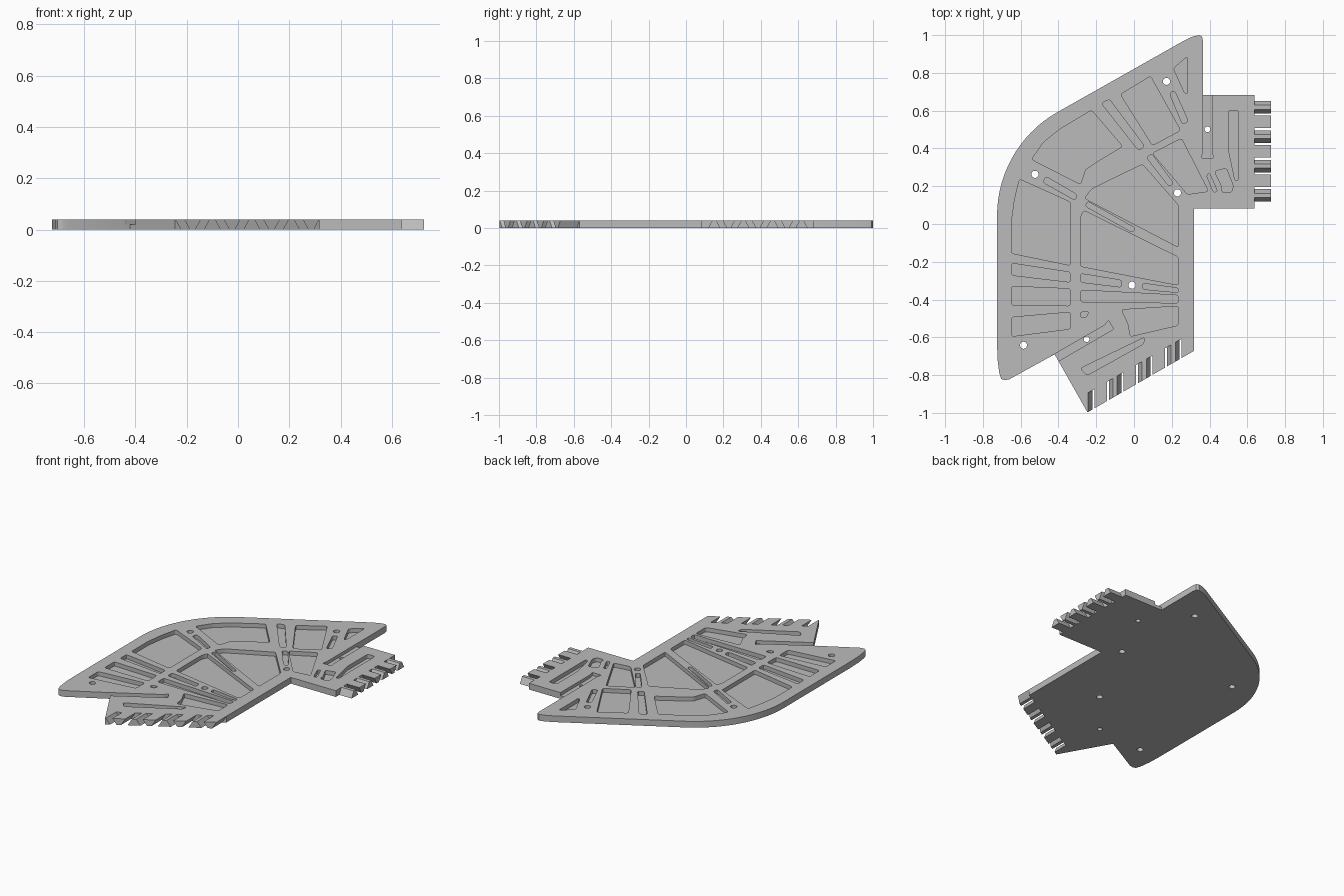
import bpy, bmesh, math
from mathutils import Vector

if "Cube" in bpy.data.objects:
    bpy.data.objects.remove(bpy.data.objects["Cube"])

UNIT = 0.01          # plan dimensions are in hundredths
THICK = 0.04         # plate thickness
POCKET_FLOOR = 0.014
SLOT_FLOOR = 0.02

grey = bpy.data.materials.new("plain_grey")
grey.use_nodes = True
grey.diffuse_color = (0.5, 0.5, 0.5, 1)
grey.node_tree.nodes["Principled BSDF"].inputs["Base Color"].default_value = grey.diffuse_color


def rounded(points, radius):
    """Plan polygon with each corner replaced by a short curve."""
    pts = [Vector(p) for p in points]
    result = []
    for i, p in enumerate(pts):
        ends = []
        for q in (pts[i - 1], pts[(i + 1) % len(pts)]):
            reach = min(radius, 0.45 * (q - p).length)
            ends.append(p + (q - p).normalized() * reach)
        a, b = ends
        for step in range(5):
            t = step / 4
            result.append(a * (1 - t) ** 2 + p * 2 * t * (1 - t) + b * t * t)
    return result


def prism(bm, points, low, high):
    """Extrude a plan polygon between two heights."""
    face = bm.faces.new([bm.verts.new((p[0] * UNIT, p[1] * UNIT, low)) for p in points])
    new = bmesh.ops.extrude_face_region(bm, geom=[face])["geom"]
    verts = [v for v in new if isinstance(v, bmesh.types.BMVert)]
    bmesh.ops.translate(bm, verts=verts, vec=(0, 0, high - low))


def make_object(name, bm):
    bmesh.ops.recalc_face_normals(bm, faces=bm.faces[:])
    mesh = bpy.data.meshes.new(name)
    bm.to_mesh(mesh)
    bm.free()
    mesh.materials.append(grey)
    obj = bpy.data.objects.new(name, mesh)
    bpy.context.collection.objects.link(obj)
    return obj


def circle(x, y, r, n=20):
    turn = math.tau / n
    return [(x + r * math.cos(i * turn), y + r * math.sin(i * turn)) for i in range(n)]


# Root line of the slanted connector edge
def slanted_root(x):
    return -89.5 + 0.577 * (x + 24.6)


# Plate outline: bent body plus two connector tabs
outer_bend = [(-9.5 + 63 * math.cos(math.radians(a)), 4.4 + 63 * math.sin(math.radians(a)))
              for a in range(180, 119, -4)]
outline = outer_bend + [
    (26.7, 97.2), (31, 99.2), (34.5, 100), (36, 99.2), (36.5, 97),
    (36.5, 68.4), (63.7, 68.4), (63.7, 8.3), (31.7, 8.3),
    (31.7, slanted_root(31.7)), (-24.6, slanted_root(-24.6)), (-24.6, -99.8),
    (-42, -69), (-66, -82.2), (-68.5, -82.7), (-70.3, -82), (-71.3, -79), (-72.2, -72), (-72.5, -64)]
bm = bmesh.new()
prism(bm, outline, 0, THICK)
plate = make_object("plate", bm)

# Pocket cutters
cuts = bmesh.new()


def pocket(*points, radius=1.4, floor=POCKET_FLOOR):
    prism(cuts, rounded(points, radius), floor, THICK + 0.05)


LEFT, RIB, INNER, EDGE = -64.8, -33.6, -28.3, 23.5

# Outer row of pockets along the left side
pocket((-60.6, 23.7), (RIB, 11.5), (RIB, -21.9), (LEFT, -15.5), (LEFT, 1.4), (-63.2, 13))
for a, b, c, d in ((-20.8, -25.6, -30.8, -27.1), (-33, -34.3, -43.3, -43), (-49.4, -46.7, -55.5, -59.5)):
    pocket((LEFT, a), (RIB, b), (RIB, c), (LEFT, d))
# Outer row around the bend and along the upper arm
pocket((-46.8, 25.2), (-30.4, 15.7), (-31, 12.5), (-48, 22))
pocket((-54.2, 34.2), (-47.9, 43.2), (-39.4, 50.1), (-22.5, 60.2), (-6.1, 41.1),
       (-19.3, 33.2), (-25.7, 28.9), (INNER, 21))
pocket((-17.2, 63.9), (-13, 66), (5.6, 41.1), (2.4, 39))
pocket((-7.1, 68.6), (8.7, 78.2), (24.6, 49.6), (9.8, 41.6))
pocket((18.8, 69.2), (21.4, 70.7), (28.8, 54.3), (25.7, 52.8))
pocket((20.9, 82.4), (28.3, 88.7), (28.3, 68.6), (26.7, 69.6))
# Inner row
pocket((4.5, 31.6), (EDGE, 9.9), (EDGE, -12.3), (-26.2, 13.6), (-22.5, 18.4), (-13, 23.1))
pocket((-24.6, 12), (0.8, -2.3), (-0.8, -4.4), (-25.7, 9.4))
pocket((-26.7, 7.2), (EDGE, -17.6), (EDGE, -32.4), (INNER, -22.4), (INNER, 3.5))
pocket((INNER, -26.3), (-6.6, -29.8), (-6.6, -33.4), (INNER, -30.8))
pocket((4.5, -31.4), (EDGE, -34), (EDGE, -36.3), (4.5, -34.5))
pocket((INNER, -35), (EDGE, -37.7), (EDGE, -41.8), (INNER, -41.2))
pocket((-6.6, -45.4), (EDGE, -43.5), (EDGE, -53.6), (-2, -59.5), (-3, -53))
pocket((INNER, -46.7), (-24, -46.2), (-25, -49.4), (INNER, -49.4))
pocket((6.6, 35.3), (9.5, 37), (20.9, 21.5), (18.5, 20))
pocket((9.8, 37.4), (25.1, 45.3), (39.4, 17.3), (28.3, 15.7))
# Connector tab pockets
pocket((38.4, 25.8), (40, 26.8), (44.2, 17.3), (42, 16.8))
pocket((42.6, 27.9), (48.9, 29.5), (52.6, 20), (51.6, 16.8), (46.5, 16.8), (46.5, 20))
pocket((50, 60.2), (55.3, 60.2), (55.3, 23), (53.5, 23), (50, 39.5))
pocket((INNER, -76.4), (5.6, -60), (5, -63.5), (-25, -80.2))
# Slots between body and tabs, open at the edge
pocket((36.4, 70), (41.3, 70), (41.3, 38), (42.1, 35), (35.7, 35), (36.4, 38),
       radius=0.5, floor=SLOT_FLOOR)
pocket((-44, -70), (-15.6, -53.6), (-13.5, -51), (-10.8, -55.7), (-14, -57.5), (-41.5, -73.5),
       radius=0.5, floor=SLOT_FLOOR)

# Through holes
drills = bmesh.new()
for x, y in ((17.2, 75.5), (-52.4, 26.3), (23, 16.5), (-1, -32.4), (-58.5, -64.2)):
    prism(drills, circle(x, y, 1.9), -0.05, THICK + 0.05)
for x, y in ((-25.1, -61), (38.9, 50.1)):
    prism(drills, circle(x, y, 1.5), -0.05, THICK + 0.05)

bpy.context.view_layer.objects.active = plate
for name, cutter_bm in (("pocket_cutter", cuts), ("hole_cutter", drills)):
    cutter = make_object(name, cutter_bm)
    cutter.hide_render = True
    mod = plate.modifiers.new(name, 'BOOLEAN')
    mod.operation = 'DIFFERENCE'
    mod.solver = 'EXACT'
    mod.object = cutter
    bpy.ops.object.modifier_apply(modifier=mod.name)
    bpy.data.objects.remove(cutter)

# Interlocking teeth, alternately narrow at the top and at the bottom
WIDE, NARROW = 3.3, 1.1


def teeth(name, centres, low, high, place):
    bm = bmesh.new()
    for i, c in enumerate(centres):
        bottom, top = (WIDE, NARROW) if i % 2 == 0 else (NARROW, WIDE)
        section = [(c - bottom, 0), (c + bottom, 0), (c + top, THICK), (c - top, THICK)]
        ends = []
        for out in (0, 1):
            ring = []
            for u, z in section:
                x, y = place(min(max(u, low), high), out)
                ring.append(bm.verts.new((x * UNIT, y * UNIT, z)))
            ends.append(ring)
            bm.faces.new(ring)
        for k in range(4):
            n = (k + 1) % 4
            bm.faces.new((ends[0][k], ends[0][n], ends[1][n], ends[1][k]))
    return make_object(name, bm)


right_teeth = teeth("right_teeth", [61.8 - 7.78 * i for i in range(7)], 8.3, 68.4,
                    lambda u, out: (63.7 + 8.8 * out, u))
front_teeth = teeth("front_teeth", [-25.4 + 7.7 * i for i in range(8)], -24.6, 31.7,
                    lambda u, out: (u, slanted_root(u) - 10.2 * out))

# Smooth the curved walls and keep the edges crisp
bpy.ops.object.select_all(action='DESELECT')
plate.select_set(True)
bpy.context.view_layer.objects.active = plate
bpy.ops.object.shade_smooth_by_angle(angle=math.radians(25))
